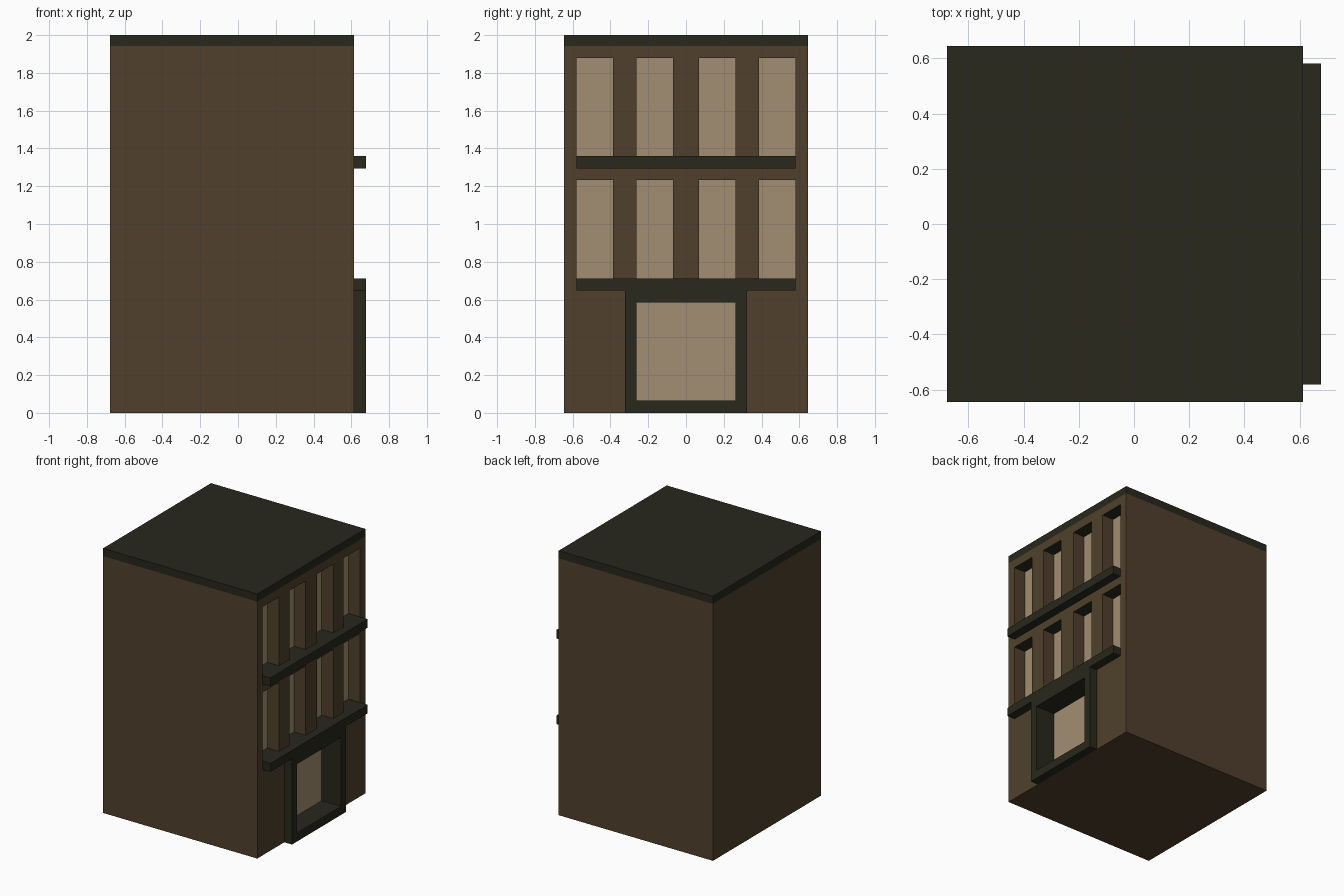
import bpy, bmesh
from mathutils import Vector

if "Cube" in bpy.data.objects:
    bpy.data.objects.remove(bpy.data.objects["Cube"])

U = 2 / 31                                   # building module
BACK, FRONT, LEDGE = -10.5 * U, 9.5 * U, 10.5 * U
HALF = 10 * U
ROOF_Z = 1.942
DEPTH = 1.5 * U                              # window recess


def material(name, rgb):
    m = bpy.data.materials.new(name)
    m.diffuse_color = (*rgb, 1)
    m.use_nodes = True
    m.node_tree.nodes["Principled BSDF"].inputs["Base Color"].default_value = m.diffuse_color
    return m


WALL = material("brown_wall", (0.079, 0.051, 0.025))
TRIM = material("dark_green_trim", (0.021, 0.021, 0.012))
PANE = material("tan_pane", (0.371, 0.275, 0.168))


def finish(bm, name, mats):
    me = bpy.data.meshes.new(name)
    bm.to_mesh(me)
    bm.free()
    ob = bpy.data.objects.new(name, me)
    for m in mats:
        me.materials.append(m)
    bpy.context.collection.objects.link(ob)
    return ob


def box_mesh(x0, x1, y0, y1, z0, z1):
    bm = bmesh.new()
    bmesh.ops.create_cube(bm, size=1)
    for v in bm.verts:
        v.co = Vector((x1 if v.co.x > 0 else x0,
                       y1 if v.co.y > 0 else y0,
                       z1 if v.co.z > 0 else z0))
    return bm


def trim(name, y0, y1, z0, z1, x0=FRONT, x1=LEDGE):
    return finish(box_mesh(x0, x1, y0, y1, z0, z1), name, [TRIM])


# Openings on the street side: (y0, y1, z0, z1); the door comes last
floors = [(0.712, 1.232), (1.359, 1.878)]
columns = [(-9, -6), (-4.07, -1.05), (1.05, 4.07), (6, 9)]
DOOR_Y = 4.07 * U
door = (-DOOR_Y, DOOR_Y, 0.065, 0.585)
openings = [(a * U, b * U, z0, z1) for z0, z1 in floors for a, b in columns] + [door]

# Body: slice the street face into a grid, then push the openings inwards
bm = box_mesh(BACK, FRONT, -HALF, HALF, 0, ROOF_Z)


def street_faces():
    bm.normal_update()
    return [f for f in bm.faces if f.normal.x > 0.9 and f.calc_center_median().x > FRONT - 0.01]


cuts = [((0, y, 0), (0, 1, 0)) for y in sorted({y for o in openings for y in o[:2]})]
cuts += [((0, 0, z), (0, 0, 1)) for z in sorted({z for o in openings for z in o[2:]})]
for co, no in cuts:
    faces = street_faces()
    geom = set(faces)
    for f in faces:
        geom.update(f.edges)
        geom.update(f.verts)
    bmesh.ops.bisect_plane(bm, geom=list(geom), plane_co=co, plane_no=no, dist=1e-5)

for o in openings:
    y0, y1, z0, z1 = o
    region = []
    for f in street_faces():
        c = f.calc_center_median()
        if y0 < c.y < y1 and z0 < c.z < z1:
            region.append(f)
    old = set(bm.faces) - set(region)
    new = bmesh.ops.extrude_face_region(bm, geom=region)["geom"]
    bmesh.ops.translate(bm, vec=(-DEPTH, 0, 0),
                        verts=[g for g in new if isinstance(g, bmesh.types.BMVert)])
    bmesh.ops.delete(bm, geom=[f for f in region if f.is_valid], context='FACES')
    bm.normal_update()
    # Pane at the back, dark sill and head, door jambs dark as well
    for f in set(bm.faces) - old:
        if abs(f.normal.x) > 0.9:
            f.material_index = 2
        elif abs(f.normal.z) > 0.9 or o is door:
            f.material_index = 1
bmesh.ops.recalc_face_normals(bm, faces=bm.faces[:])
finish(bm, "building_body", [WALL, TRIM, PANE])

# Roof slab
trim("roof_slab", -HALF, HALF, ROOF_Z, 2, BACK, FRONT)

# Ledges under each row of windows
for i, (z0, _) in enumerate(floors):
    trim(f"window_ledge_{i + 1}", -9 * U, 9 * U, z0 - U, z0)

# Door frame
ledge_z = floors[0][0] - U
for side, s in (("left", -1), ("right", 1)):
    trim(f"door_post_{side}", *sorted((s * DOOR_Y, s * 5 * U)), 0, ledge_z)
trim("door_lintel", -DOOR_Y, DOOR_Y, door[3], ledge_z)
trim("door_threshold", -DOOR_Y, DOOR_Y, 0, door[2])
